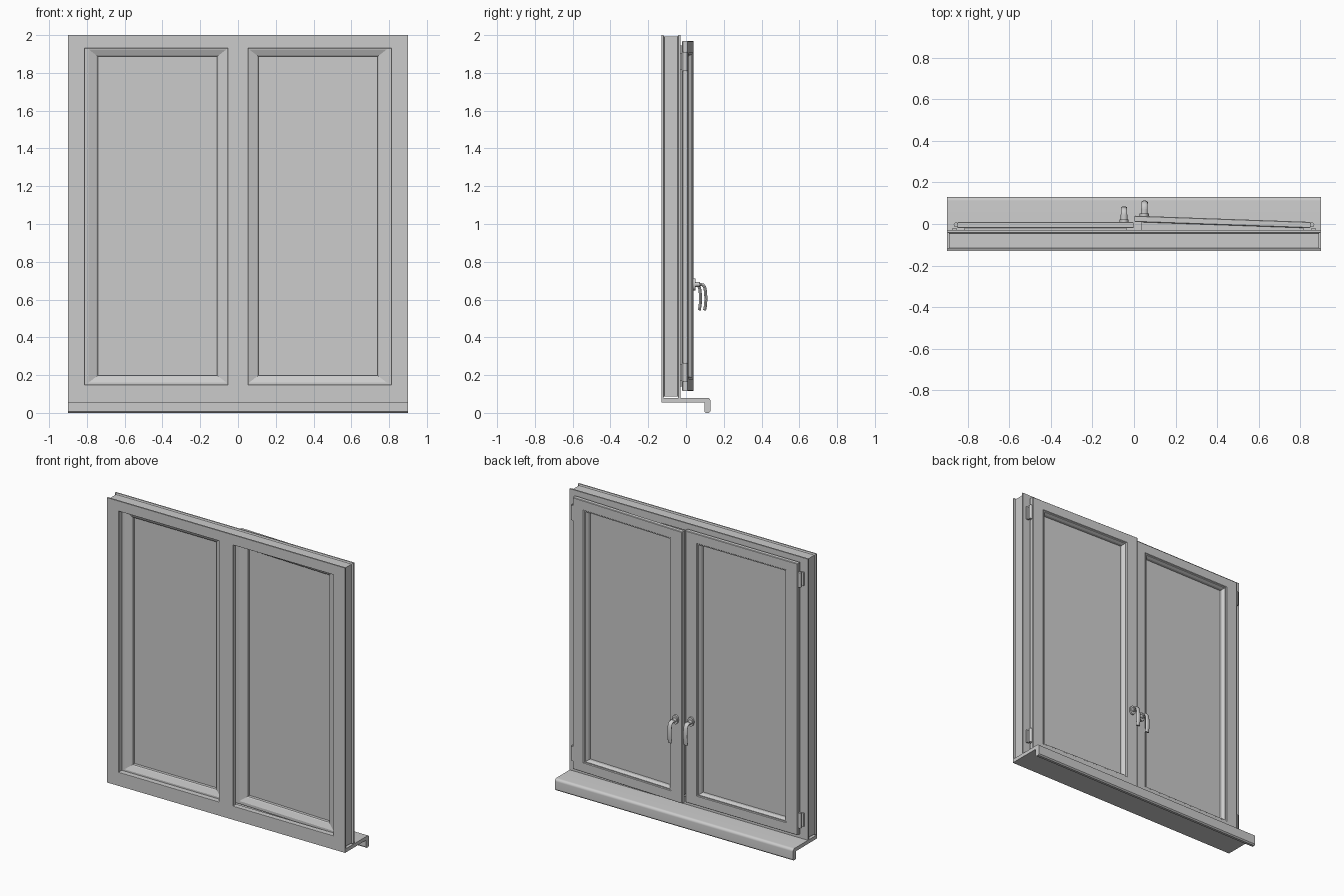
import bpy, bmesh, math
from mathutils import Matrix, Vector

cube = bpy.data.objects.get("Cube")
if cube:
    bpy.data.objects.remove(cube, do_unlink=True)

grey = bpy.data.materials.new("plain grey")
grey.use_nodes = True
COLOUR = (0.6, 0.6, 0.6, 1)
grey.diffuse_color = COLOUR
grey.node_tree.nodes["Principled BSDF"].inputs["Base Color"].default_value = COLOUR

WIDEN = 1.3     # side members are wider than the top and bottom ones


def finish(name, bm, smooth=False):
    bmesh.ops.recalc_face_normals(bm, faces=bm.faces)
    mesh = bpy.data.meshes.new(name)
    bm.to_mesh(mesh)
    bm.free()
    obj = bpy.data.objects.new(name, mesh)
    bpy.context.collection.objects.link(obj)
    mesh.materials.append(grey)
    if smooth:
        bpy.ops.object.select_all(action='DESELECT')
        obj.select_set(True)
        bpy.context.view_layer.objects.active = obj
        bpy.ops.object.shade_smooth_by_angle(angle=math.radians(40))
    return obj


def ring(name, x0, x1, z0, z1, profile):
    """Sweep a closed (inset, y) profile round a rectangle with mitred corners."""
    bm = bmesh.new()
    loops = []
    for d, y in profile:
        w = d * WIDEN
        corners = ((x0 + w, z0 + d), (x1 - w, z0 + d), (x1 - w, z1 - d), (x0 + w, z1 - d))
        loops.append([bm.verts.new((x, y, z)) for x, z in corners])
    for a, b in zip(loops, loops[1:] + loops[:1]):
        for i in range(4):
            j = (i + 1) % 4
            bm.faces.new((a[i], a[j], b[j], b[i]))
    return finish(name, bm)


def prism(name, points, axis, start, end, smooth=False):
    """Extrude a profile: (y, z) along x, or (x, y) along z."""
    bm = bmesh.new()
    place = (lambda p: (start, *p)) if axis == 'x' else (lambda p: (*p, start))
    face = bm.faces.new([bm.verts.new(place(p)) for p in points])
    out = bmesh.ops.extrude_face_region(bm, geom=[face])
    move = (end - start, 0, 0) if axis == 'x' else (0, 0, end - start)
    verts = [v for v in out["geom"] if isinstance(v, bmesh.types.BMVert)]
    bmesh.ops.translate(bm, verts=verts, vec=move)
    return finish(name, bm, smooth)


def box(name, x0, x1, y0, y1, z0, z1):
    return prism(name, [(x0, y0), (x1, y0), (x1, y1), (x0, y1)], 'z', z0, z1)


def cylinder(name, centre, radius, depth, direction='z', stretch=1):
    bm = bmesh.new()
    bmesh.ops.create_cone(bm, cap_ends=True, segments=24, radius1=radius,
                          radius2=radius, depth=depth)
    if direction == 'y':
        bmesh.ops.rotate(bm, verts=bm.verts, matrix=Matrix.Rotation(math.pi / 2, 3, 'X'))
        bmesh.ops.scale(bm, verts=bm.verts, vec=(1, 1, stretch))
    bmesh.ops.translate(bm, verts=bm.verts, vec=centre)
    return finish(name, bm, True)


def handle_grip(name, x, path):
    """Tapered oval bar following a (y, z) path."""
    bm = bmesh.new()
    sides, rings = 16, []
    for i, (y, z) in enumerate(path):
        a, b = path[max(i - 1, 0)], path[min(i + 1, len(path) - 1)]
        along = Vector((0, b[0] - a[0], b[1] - a[1])).normalized()
        across = along.cross(Vector((1, 0, 0)))
        verts = []
        for k in range(sides):
            t = math.tau * k / sides
            offset = Vector((0.015 * math.cos(t), 0, 0)) + across * 0.008 * math.sin(t)
            verts.append(bm.verts.new(Vector((x, y, z)) + offset))
        rings.append(verts)
    for a, b in zip(rings, rings[1:]):
        for k in range(sides):
            j = (k + 1) % sides
            bm.faces.new((a[k], a[j], b[j], b[k]))
    bm.faces.new(rings[0])
    bm.faces.new(rings[-1])
    return finish(name, bm, True)


# Fixed frame with a shallow groove round the outside and an inner rebate
ring("outer_frame", -0.9, 0.9, 0.08, 2.0, [
    (0, -0.13), (0.068, -0.13), (0.07, -0.127), (0.07, -0.098), (0.05, -0.098),
    (0.05, -0.03), (0, -0.03), (0, -0.04), (0.008, -0.045), (0.008, -0.115), (0, -0.12)])

# Centre post, narrower behind the rebate
prism("centre_post", [(-0.055, -0.127), (-0.052, -0.13), (0.052, -0.13), (0.055, -0.127),
                      (0.055, -0.098), (0.018, -0.098), (0.018, -0.03),
                      (-0.018, -0.03), (-0.018, -0.098), (-0.055, -0.098)],
      'z', 0.14, 1.94)

# Sill board with a rounded, turned-down lip
sill = [(-0.13, 0.055), (0.097, 0.055), (0.097, 0.008), (0.105, 0), (0.122, 0), (0.13, 0.008)]
for i in range(7):
    t = math.pi / 2 * i / 6
    sill.append((0.112 + 0.018 * math.cos(t), 0.062 + 0.018 * math.sin(t)))
sill.append((-0.13, 0.08))
prism("sill_board", sill, 'x', -0.9, 0.9, True)

# Sash section: lapping flange, body in the rebate, sloped beads either side of the glass
SASH = [(0, -0.017), (0, 0.007), (0.003, 0.01), (0.064, 0.01), (0.068, 0.005), (0.074, 0.005),
        (0.083, -0.012), (0.083, -0.075), (0.078, -0.08), (0.045, -0.095),
        (0.026, -0.095), (0.026, -0.02), (0.003, -0.02)]
GRIP = [(0.01, 0.68), (0.05, 0.68), (0.062, 0.677), (0.069, 0.669), (0.073, 0.655),
        (0.076, 0.63), (0.077, 0.60), (0.075, 0.57), (0.07, 0.543)]

for side, sx in (("left", 1), ("right", -1)):
    x0, x1 = sorted((0.002 * sx, 0.85 * sx))
    hx = 0.048 * sx
    parts = [
        ring(side + "_sash", x0, x1, 0.115, 1.97, SASH),
        box(side + "_glass", x0 + 0.1, x1 - 0.1, -0.055, -0.03, 0.19, 1.895),
        cylinder(side + "_handle_rose", (hx, 0.015, 0.68), 0.022, 0.014, 'y', 1.4),
        cylinder(side + "_handle_neck", (hx, 0.03, 0.68), 0.016, 0.03, 'y', 0.8),
        handle_grip(side + "_handle_grip", hx, GRIP)]
    # The left sash stands slightly ajar on its hinges
    if sx > 0:
        pivot = Vector((0.85, -0.005, 0))
        swing = (Matrix.Translation(pivot) @ Matrix.Rotation(-0.0353, 4, 'Z')
                 @ Matrix.Translation(-pivot))
        for part in parts:
            part.data.transform(swing)
    # Hinges
    for level, z in (("lower", 0.215), ("upper", 1.86)):
        name = side + "_" + level + "_hinge"
        cylinder(name + "_pin", (0.857 * sx, -0.004, z), 0.011, 0.1)
        a, b = sorted((0.855 * sx, 0.875 * sx))
        box(name + "_leaf", a, b, -0.03, -0.02, z - 0.045, z + 0.045)
